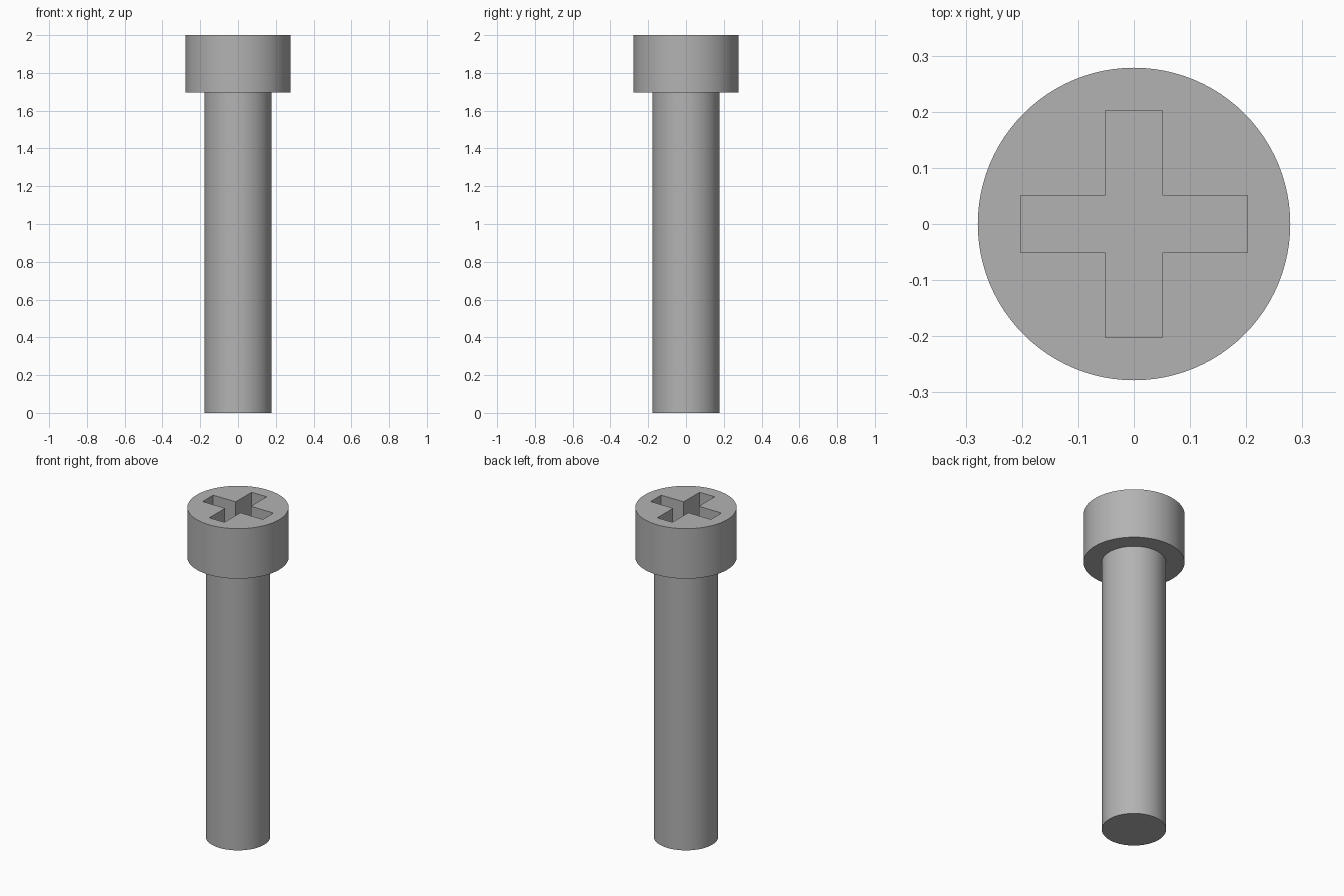
import bpy, bmesh, math
from mathutils import Matrix, Vector

if "Cube" in bpy.data.objects:
    bpy.data.objects.remove(bpy.data.objects["Cube"], do_unlink=True)

UNIT = 2 / 39.5
HEAD_R, SHAFT_R, HEAD_Z = 5.5 * UNIT, 3.5 * UNIT, 2 - 6 * UNIT
SLOT_LONG, SLOT_HALF, SLOT_DEPTH = 4 * UNIT, UNIT, 3 * UNIT

steel = bpy.data.materials.new("steel grey")
steel.use_nodes = True
grey = (0.45, 0.45, 0.45, 1)
steel.diffuse_color = grey
steel.node_tree.nodes["Principled BSDF"].inputs["Base Color"].default_value = grey


def add_object(name, bm):
    bmesh.ops.recalc_face_normals(bm, faces=bm.faces[:])
    mesh = bpy.data.meshes.new(name)
    bm.to_mesh(mesh)
    bm.free()
    mesh.materials.append(steel)
    obj = bpy.data.objects.new(name, mesh)
    bpy.context.collection.objects.link(obj)
    return obj


def extrude_outline(name, points, z, height):
    """Closed prism standing on z over a flat outline."""
    bm = bmesh.new()
    base = bm.faces.new([bm.verts.new((p.x, p.y, z)) for p in points])
    top = bmesh.ops.extrude_face_region(bm, geom=[base], use_keep_orig=True)["geom"]
    bmesh.ops.translate(bm, vec=(0, 0, height),
                        verts=[g for g in top if isinstance(g, bmesh.types.BMVert)])
    return add_object(name, bm)


# Screw body: head and shaft as one stepped solid
SIDES = 96
bm = bmesh.new()
rings = []
for radius, z in ((SHAFT_R, 0), (SHAFT_R, HEAD_Z), (HEAD_R, HEAD_Z), (HEAD_R, 2)):
    rings.append([bm.verts.new((radius * math.cos(a), radius * math.sin(a), z))
                  for a in (math.tau * i / SIDES for i in range(SIDES))])
for low, high in zip(rings, rings[1:]):
    for i in range(SIDES):
        j = (i + 1) % SIDES
        bm.faces.new((low[i], low[j], high[j], high[i]))
bm.faces.new(rings[0])
bm.faces.new(rings[-1])
screw = add_object("screw_body", bm)

# Cross-shaped drive recess: one arm repeated four times
arm = [Vector((SLOT_HALF, -SLOT_HALF)), Vector((SLOT_LONG, -SLOT_HALF)),
       Vector((SLOT_LONG, SLOT_HALF))]
outline = [Matrix.Rotation(math.pi / 2 * k, 2) @ p for k in range(4) for p in arm]
cutter = extrude_outline("cross_recess_cutter", outline, 2 - SLOT_DEPTH, SLOT_DEPTH + 0.1)
cutter.hide_render = True

cut = screw.modifiers.new("cross_recess", "BOOLEAN")
cut.operation = "DIFFERENCE"
cut.solver = "EXACT"
cut.object = cutter
bpy.ops.object.select_all(action="DESELECT")
screw.select_set(True)
bpy.context.view_layer.objects.active = screw
bpy.ops.object.modifier_apply(modifier=cut.name)
bpy.data.objects.remove(cutter, do_unlink=True)

# Round sides smooth, rims and recess crisp
bpy.ops.object.shade_smooth_by_angle(angle=math.radians(30))
